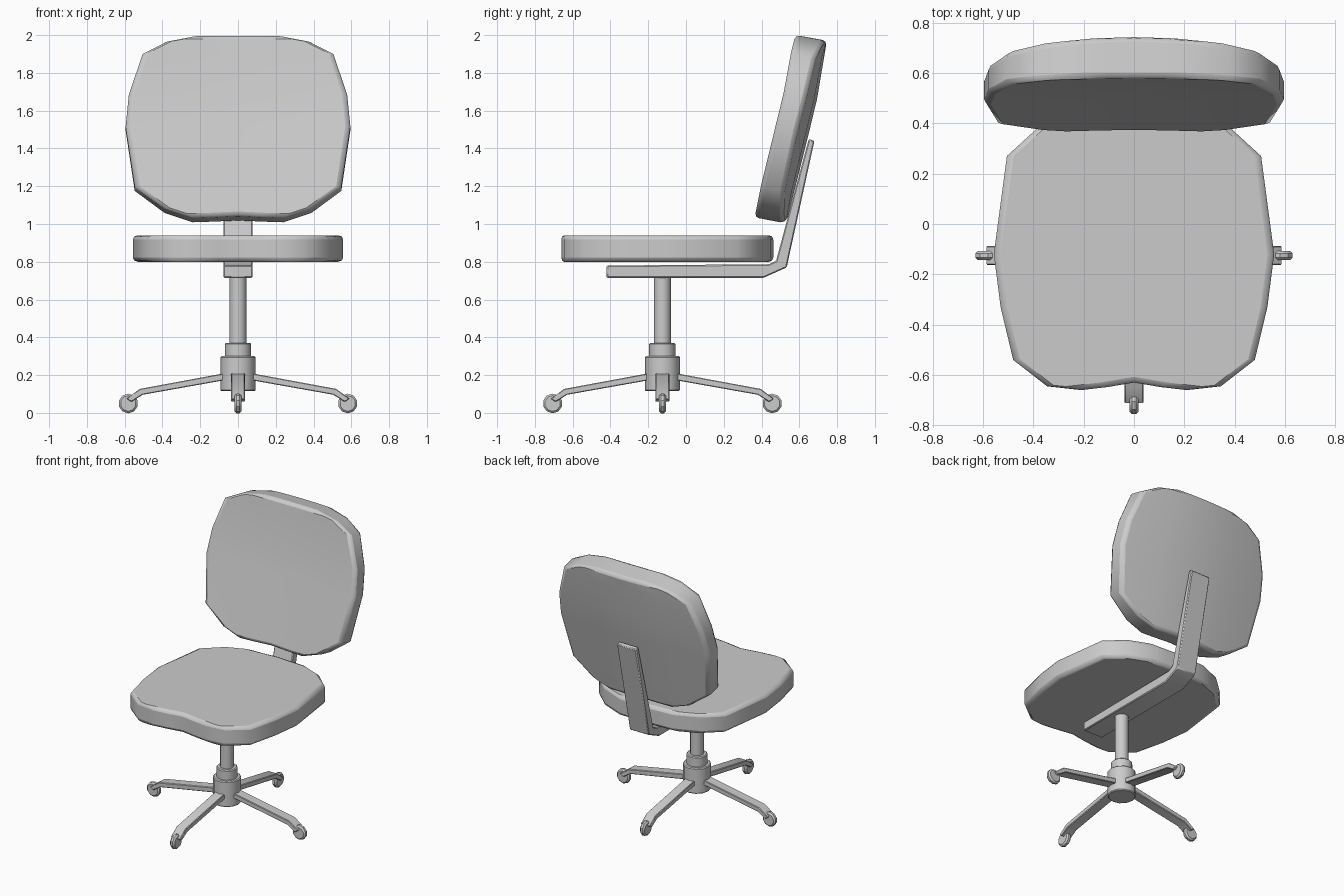
import bpy, bmesh
from math import pi, cos, sin
from mathutils import Vector, Matrix

if "Cube" in bpy.data.objects:
    bpy.data.objects.remove(bpy.data.objects["Cube"])

CY = -0.125                      # y of the column axis
COLS = (-1, -0.5, 0, 0.5, 1)


def finish(name, bm, bevel=0.0, segs=1, limit=60, smooth=35):
    bmesh.ops.recalc_face_normals(bm, faces=bm.faces)
    me = bpy.data.meshes.new(name)
    bm.to_mesh(me)
    bm.free()
    ob = bpy.data.objects.new(name, me)
    bpy.context.collection.objects.link(ob)
    if bevel:
        m = ob.modifiers.new("bevel", 'BEVEL')
        m.width, m.segments = bevel, segs
        m.limit_method, m.angle_limit = 'ANGLE', limit * pi / 180
    bpy.ops.object.select_all(action='DESELECT')
    ob.select_set(True)
    bpy.context.view_layer.objects.active = ob
    bpy.ops.object.shade_smooth_by_angle(angle=smooth * pi / 180)
    return ob


def pad(name, rows, front, back, bevel):
    """Cushion from rows (half width, v at the edge, v at the centre)."""
    bm = bmesh.new()
    sides = []
    for fn in (front, back):
        g = [[bm.verts.new(fn(c * w, ve + (vc - ve) * (1 - abs(c)) ** 1.3)) for c in COLS]
             for w, ve, vc in rows]
        for a, b in zip(g, g[1:]):
            for i in range(len(COLS) - 1):
                bm.faces.new((a[i], a[i + 1], b[i + 1], b[i]))
        sides.append(g[0] + [r[-1] for r in g[1:]] + g[-1][-2::-1]
                     + [r[0] for r in g[-2:0:-1]])
    f, b = sides
    for i in range(len(f)):
        j = (i + 1) % len(f)
        bm.faces.new((f[i], f[j], b[j], b[i]))
    return finish(name, bm, bevel, 2, 60, 50)


def bar(name, profile, half, mat=Matrix(), bevel=0.0):
    """Side profile in (y, z) extruded across x."""
    bm = bmesh.new()
    face = bm.faces.new([bm.verts.new((-half, y, z)) for y, z in profile])
    ext = bmesh.ops.extrude_face_region(bm, geom=[face])["geom"]
    bmesh.ops.translate(bm, vec=(2 * half, 0, 0),
                        verts=[v for v in ext if isinstance(v, bmesh.types.BMVert)])
    bm.transform(mat)
    return finish(name, bm, bevel, 1, 40, 30)


def cylinder(name, r, z0, z1, n=12, bevel=0.006):
    bm = bmesh.new()
    bmesh.ops.create_cone(bm, cap_ends=True, segments=n, radius1=r, radius2=r, depth=z1 - z0,
                          matrix=Matrix.Translation((0, CY, (z0 + z1) / 2)))
    return finish(name, bm, bevel, 1, 60, 35)


# Seat cushion, front to back, with a small notch at the front centre
seat_rows = [(0.21, -0.66, -0.63), (0.345, -0.645, -0.57), (0.48, -0.54, -0.48),
             (0.53, -0.33, -0.33), (0.557, -0.12, -0.12), (0.505, 0.27, 0.27),
             (0.39, 0.375, 0.39), (0.21, 0.45, 0.462)]
pad("seat", seat_rows, lambda x, y: (x, y, 0.94), lambda x, y: (x, y, 0.80), 0.022)

# Backrest cushion, bottom to top, leaning back and bowed
back_rows = [(0.24, 1.035, 1.045), (0.39, 1.085, 1.10), (0.547, 1.20, 1.20), (0.595, 1.52, 1.52),
             (0.578, 1.69, 1.69), (0.505, 1.905, 1.90), (0.38, 1.968, 1.96), (0.21, 2.0, 2.0)]


def lean(z):
    return 0.37 + 0.25 * (min(z, 1.67) - 1.05) + 0.17 * max(z - 1.67, 0)


pad("backrest", back_rows,
    lambda x, z: (x, lean(z) - 0.04 * x * x, z),
    lambda x, z: (x, lean(z) + 0.165 - 0.18 * x * x, z - 0.03), 0.022)

# Bent bracket joining seat and backrest
bar("bracket", [(-0.42, 0.715), (0.41, 0.715), (0.533, 0.77), (0.68, 1.44), (0.65, 1.45),
                (0.477, 0.805), (0.44, 0.787), (-0.42, 0.78)], 0.077, bevel=0.006)

# Column, sleeve and hub
cylinder("column", 0.045, 0.28, 0.73)
cylinder("sleeve", 0.07, 0.29, 0.37)
cylinder("hub", 0.093, 0.115, 0.30)

# Four legs, each with a caster wheel
leg = [(0.06, 0.212), (0.52, 0.127), (0.59, 0.075), (0.565, 0.058), (0.505, 0.096), (0.06, 0.175)]
for k in range(4):
    turn = Matrix.Translation((0, CY, 0)) @ Matrix.Rotation(k * pi / 2, 4, 'Z')
    bar(f"leg_{k + 1}", leg, 0.037, turn, 0.004)
    bm = bmesh.new()
    bmesh.ops.create_cone(bm, cap_ends=True, segments=10, radius1=0.052, radius2=0.052, depth=0.036,
                          matrix=turn @ Matrix.Translation((0, 0.581, 0.05))
                          @ Matrix.Rotation(pi / 2, 4, 'Y') @ Matrix.Rotation(pi / 10, 4, 'Z'))
    finish(f"caster_{k + 1}", bm, 0.01, 1, 60, 35)
